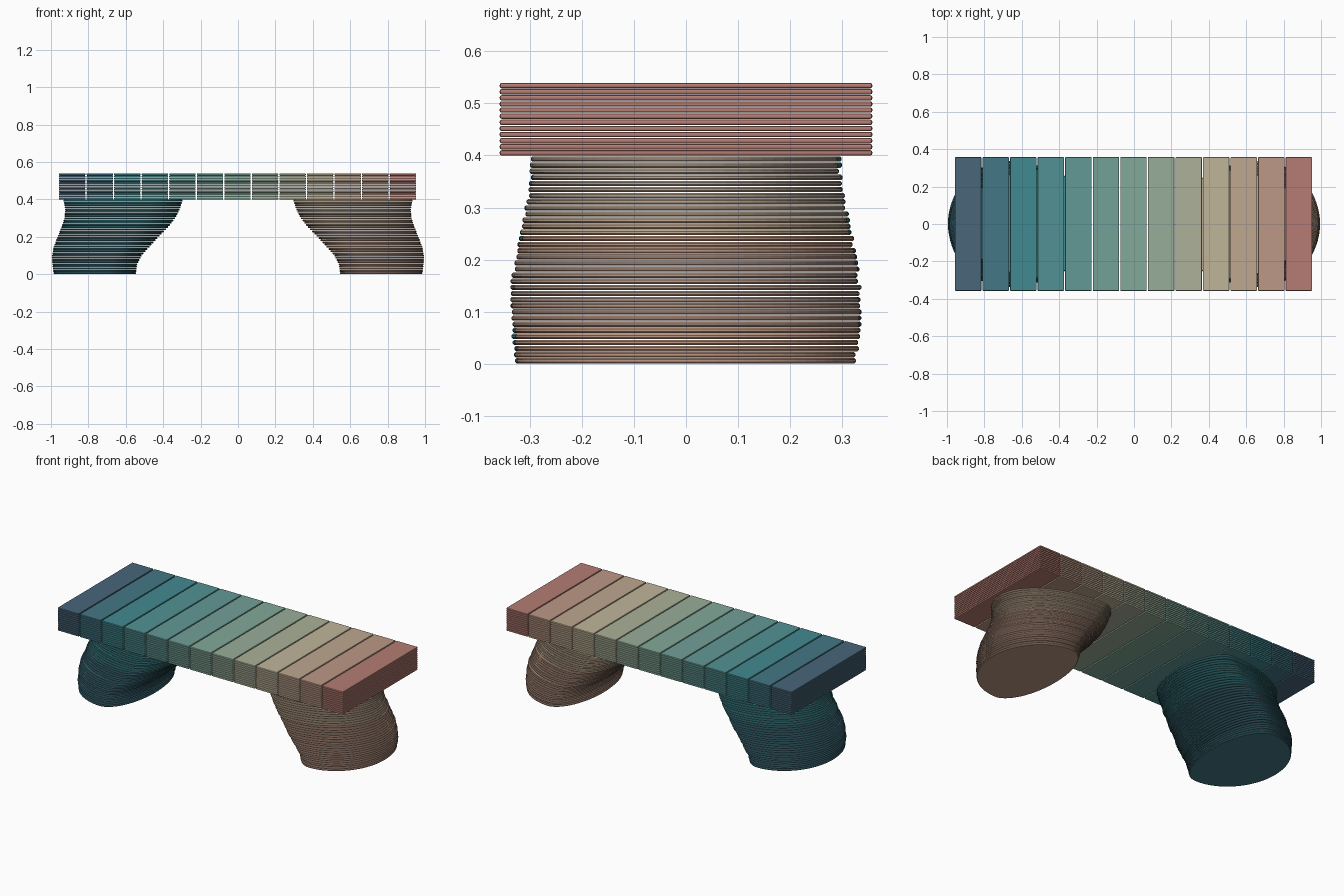
import bpy, bmesh, math, random

if "Cube" in bpy.data.objects:
    bpy.data.objects.remove(bpy.data.objects["Cube"])

random.seed(4)
COLS, SEAT_LAYERS, LEG_LAYERS = 13, 12, 34
PITCH = 0.54 / (SEAT_LAYERS + LEG_LAYERS)   # layer spacing
THICK = 0.0102                              # sheet thickness
X0, X1, DEPTH = -0.96, 0.955, 0.715

# colour ramp along x (sRGB 0-255)
RAMP = [(-0.9, (74, 100, 120)), (-0.6, (66, 136, 144)), (0.0, (130, 168, 152)),
        (0.45, (192, 180, 152)), (0.75, (186, 150, 132)), (0.9, (178, 120, 112))]

# leg profile: z, inner x, widest x, outer x, half depth
LEG = [(0.00, 0.545, 0.70, 0.985, 0.325), (0.05, 0.54, 0.685, 0.993, 0.331),
       (0.10, 0.515, 0.655, 0.995, 0.335), (0.15, 0.47, 0.62, 0.985, 0.334),
       (0.20, 0.425, 0.585, 0.965, 0.327), (0.25, 0.375, 0.55, 0.945, 0.317),
       (0.30, 0.335, 0.515, 0.928, 0.307), (0.35, 0.31, 0.48, 0.925, 0.298),
       (0.40, 0.295, 0.44, 0.935, 0.295)]


def sample(table, t):
    """Linear interpolation of the tuples in a sorted table."""
    for a, b in zip(table, table[1:]):
        if t <= b[0]:
            break
    f = max(0, min(1, (t - a[0]) / (b[0] - a[0])))
    return [p + (q - p) * f for p, q in zip(a[1:], b[1:])]


def colour_at(x):
    flat = [(p, *c) for p, c in RAMP]
    return [(v / 255) ** 2.2 for v in sample(flat, x)] + [1]


def new_object(name, bm, mats):
    mesh = bpy.data.meshes.new(name)
    bmesh.ops.recalc_face_normals(bm, faces=bm.faces)
    bm.to_mesh(mesh)
    bm.free()
    ob = bpy.data.objects.new(name, mesh)
    bpy.context.collection.objects.link(ob)
    for m in mats:
        mesh.materials.append(m)
    return ob


step = (X1 - X0) / COLS
materials = []
for i in range(COLS):
    m = bpy.data.materials.new(f"tint_{i + 1}")
    m.diffuse_color = colour_at(X0 + step * (i + 0.5))
    m.use_nodes = True
    m.node_tree.nodes["Principled BSDF"].inputs["Base Color"].default_value = m.diffuse_color
    materials.append(m)

# seat: a row of plank stacks, each a rounded sheet repeated upward
for i in range(COLS):
    bm = bmesh.new()
    bmesh.ops.create_cube(bm, size=1)
    for v in bm.verts:
        v.co = (v.co.x * (step - 0.006), v.co.y * DEPTH, v.co.z * THICK)
    ob = new_object(f"seat_planks_{i + 1}", bm, [materials[i]])
    ob.location = (X0 + step * (i + 0.5), 0, (LEG_LAYERS + 0.5) * PITCH)
    bev = ob.modifiers.new("rounded", 'BEVEL')
    bev.width, bev.segments = 0.0035, 2
    arr = ob.modifiers.new("stack", 'ARRAY')
    arr.count = SEAT_LAYERS
    arr.use_relative_offset = False
    arr.use_constant_offset = True
    arr.constant_offset_displace = (0, 0, PITCH)


def leg_layer(bm, z, side, mat):
    """One sheet with a lopsided oval outline and softened rim."""
    x_in, x_mid, x_out, half = sample(LEG, z)
    jig = random.uniform(-0.004, 0.004)
    n, e = 72, 0.003
    rings = []
    for dz, inset in ((-THICK / 2, e), (-THICK / 2 + e, 0),
                      (THICK / 2 - e, 0), (THICK / 2, e)):
        ring = []
        for k in range(n):
            a = math.tau * k / n
            c, s = math.cos(a), math.sin(a)
            rx = (x_out - x_mid if c > 0 else x_mid - x_in) - inset
            ring.append(bm.verts.new((side * (x_mid + rx * c),
                                      (half - inset) * s + jig, z + dz)))
        rings.append(ring)
    faces = [bm.faces.new(rings[0]), bm.faces.new(rings[-1])]
    for lo, hi in zip(rings, rings[1:]):
        for k in range(n):
            j = (k + 1) % n
            faces.append(bm.faces.new((lo[k], lo[j], hi[j], hi[k])))
    for f in faces:
        f.material_index = mat


# legs: stacked oval sheets leaning outward, tinted by their centre
for side, name in ((-1, "left_leg"), (1, "right_leg")):
    bm = bmesh.new()
    for i in range(LEG_LAYERS):
        z = (i + 0.5) * PITCH
        x_in, _, x_out, _ = sample(LEG, z)
        col = int((side * (x_in + x_out) / 2 - X0) / step)
        leg_layer(bm, z, side, col)
    new_object(name, bm, materials)
